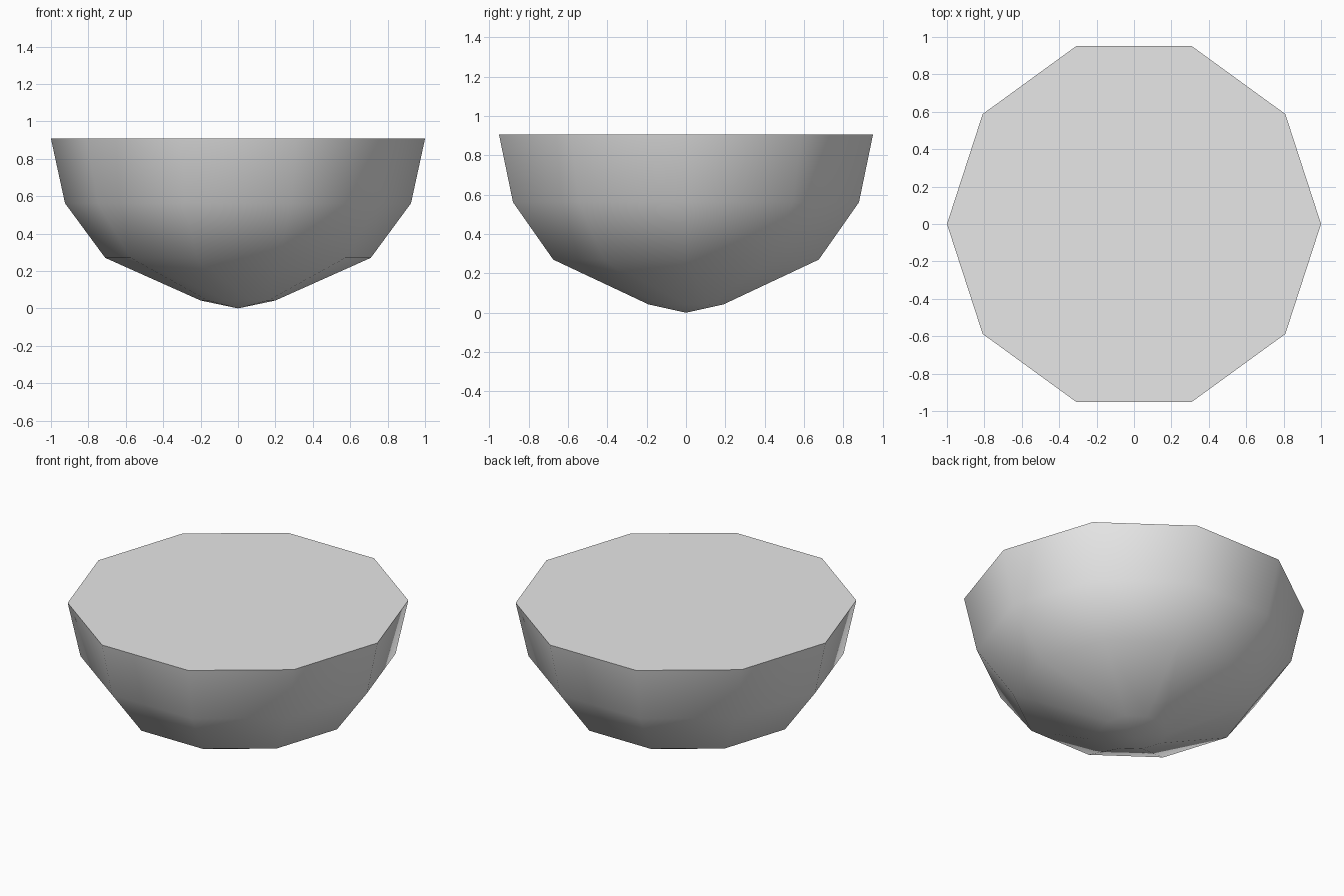
import bpy
import bmesh
from math import cos, sin, pi

cube = bpy.data.objects.get("Cube")
if cube:
    bpy.data.objects.remove(cube, do_unlink=True)

SIDES = 10
# Radius and height of each ring, from the rim down
PROFILE = [(1.0, 0.907), (0.925, 0.562), (0.71, 0.27), (0.2, 0.042)]

# Plain grey material
grey = bpy.data.materials.new("light_grey")
grey.use_nodes = True
colour = (0.8, 0.8, 0.8, 1)
grey.diffuse_color = colour
grey.node_tree.nodes["Principled BSDF"].inputs["Base Color"].default_value = colour

bm = bmesh.new()
rings = [[bm.verts.new((r * cos(2 * pi * i / SIDES), r * sin(2 * pi * i / SIDES), z))
          for i in range(SIDES)] for r, z in PROFILE]

# Flat top
bm.faces.new(rings[0])

# Rounded wall
for upper, lower in zip(rings, rings[1:]):
    for i in range(SIDES):
        j = (i + 1) % SIDES
        bm.faces.new((upper[i], lower[i], lower[j], upper[j])).smooth = True

# Shallow pointed base
tip = bm.verts.new((0, 0, 0))
for i in range(SIDES):
    bm.faces.new((rings[-1][i], tip, rings[-1][(i + 1) % SIDES])).smooth = True

# Crisp rim between the flat top and the wall
bmesh.ops.recalc_face_normals(bm, faces=bm.faces)
bm.edges.ensure_lookup_table()
for edge in bm.edges:
    if all(v in rings[0] for v in edge.verts):
        edge.smooth = False

mesh = bpy.data.meshes.new("half_dome")
bm.to_mesh(mesh)
bm.free()
mesh.materials.append(grey)
half_dome = bpy.data.objects.new("half_dome", mesh)
bpy.context.collection.objects.link(half_dome)
